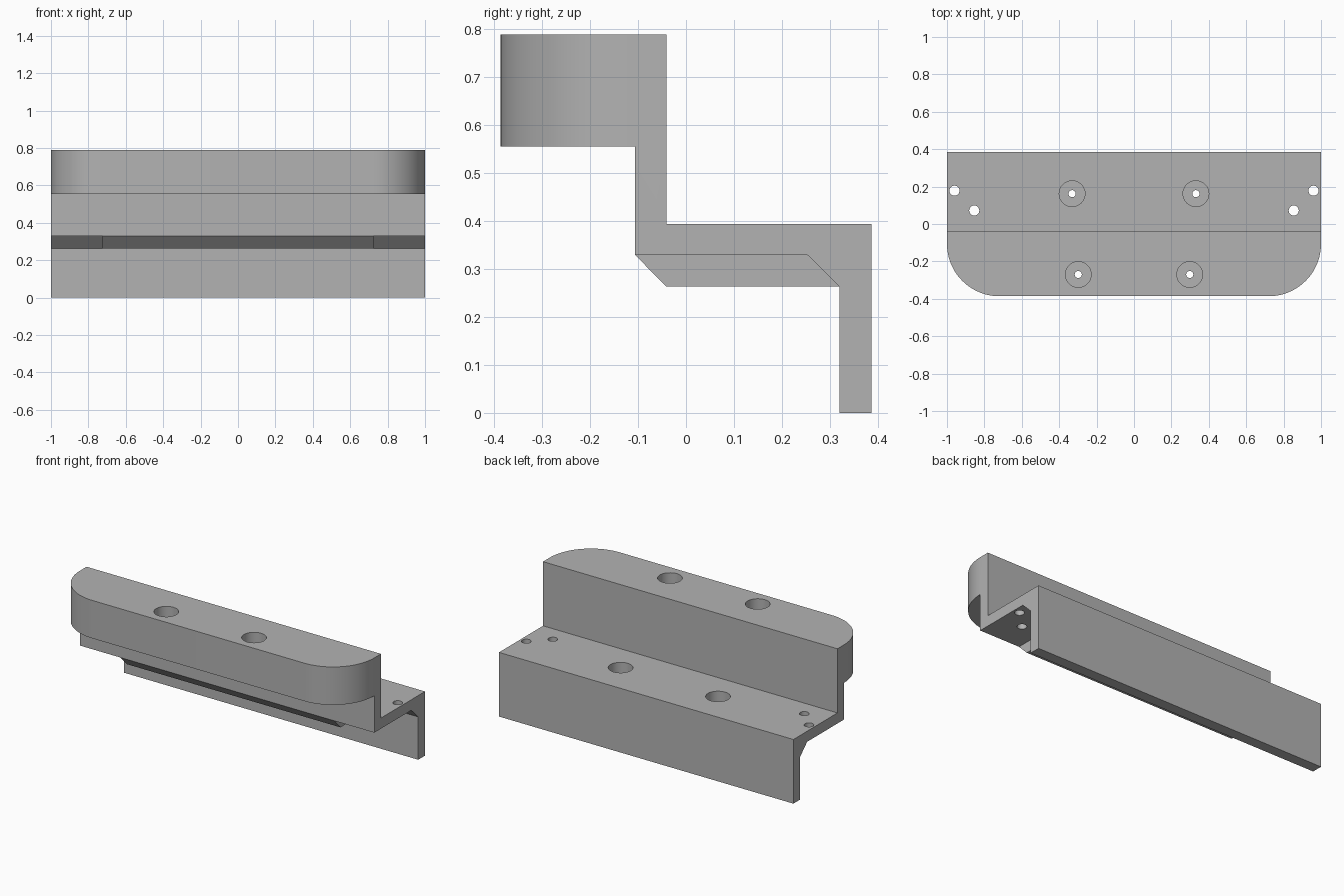
import bpy, bmesh, math
from mathutils import Matrix, Vector

cube = bpy.data.objects.get("Cube")
if cube:
    bpy.data.objects.remove(cube)

# Main dimensions
DEPTH, TOP = 0.386, 0.788
WALL_FRONT, WALL_BACK = -0.106, -0.041
SHELF_TOP, SHELF_UNDER, RIB_UNDER = 0.394, 0.329, 0.263
CAP_UNDER, LEG_FRONT = 0.555, 0.32
RIB_HALF = 0.725
RADIUS = DEPTH + WALL_FRONT

grey = bpy.data.materials.new("plain grey")
grey.use_nodes = True
COLOUR = (0.45, 0.45, 0.45, 1)
grey.diffuse_color = COLOUR
grey.node_tree.nodes["Principled BSDF"].inputs["Base Color"].default_value = COLOUR


def prism(bm, points, direction):
    """Extrude a closed outline along a direction."""
    face = bm.faces.new([bm.verts.new(p) for p in points])
    result = bmesh.ops.extrude_face_region(bm, geom=[face])
    verts = [v for v in result["geom"] if isinstance(v, bmesh.types.BMVert)]
    bmesh.ops.translate(bm, verts=verts, vec=Vector(direction))


def bore(bm, x, y, radius, low, high):
    """Upright cylinder between two heights."""
    bmesh.ops.create_cone(bm, cap_ends=True, segments=32, radius1=radius, radius2=radius,
                          depth=high - low, matrix=Matrix.Translation((x, y, (low + high) / 2)))


def make_object(name, bm):
    bmesh.ops.recalc_face_normals(bm, faces=bm.faces)
    mesh = bpy.data.meshes.new(name)
    bm.to_mesh(mesh)
    bm.free()
    mesh.materials.append(grey)
    obj = bpy.data.objects.new(name, mesh)
    bpy.context.collection.objects.link(obj)
    return obj


def cut(target, cutter):
    cutter.hide_render = True
    mod = target.modifiers.new("cut", "BOOLEAN")
    mod.operation, mod.solver, mod.object = "DIFFERENCE", "EXACT", cutter
    bpy.ops.object.select_all(action="DESELECT")
    bpy.context.view_layer.objects.active = target
    target.select_set(True)
    bpy.ops.object.modifier_apply(modifier=mod.name)
    bpy.data.objects.remove(cutter)


# Stepped bracket: cap, wall, thick shelf and leg in one section
section = [(-DEPTH, TOP), (-DEPTH, CAP_UNDER), (WALL_FRONT, CAP_UNDER),
           (WALL_FRONT, SHELF_UNDER), (WALL_BACK, RIB_UNDER), (LEG_FRONT, RIB_UNDER),
           (LEG_FRONT, 0), (DEPTH, 0), (DEPTH, SHELF_TOP), (WALL_BACK, SHELF_TOP),
           (WALL_BACK, TOP)]
bm = bmesh.new()
prism(bm, [(-1, y, z) for y, z in section], (2, 0, 0))
bracket = make_object("stepped_bracket", bm)

# Rounded cap corners, pockets under the shelf ends, and screw head recesses
pocket = [(-0.2, SHELF_UNDER), (0.253, SHELF_UNDER), (LEG_FRONT, RIB_UNDER),
          (0.3, 0.2), (-0.2, 0.2)]
wide, narrow = bmesh.new(), bmesh.new()
for side in (-1, 1):
    corner = [(1.1, WALL_FRONT), (1.1, -0.5), (1 - RADIUS, -0.5)]
    for i in range(25):
        a = math.radians(-90 + 90 * i / 24)
        corner.append((1 - RADIUS + RADIUS * math.cos(a), WALL_FRONT + RADIUS * math.sin(a)))
    prism(wide, [(side * x, y, 0.5) for x, y in corner], (0, 0, 0.4))
    prism(wide, [(side * RIB_HALF, y, z) for y, z in pocket], (side * 0.4, 0, 0))
    bore(wide, side * 0.298, -0.27, 0.069, TOP - 0.15, 0.9)
    bore(wide, side * 0.331, 0.162, 0.069, SHELF_TOP - 0.08, 0.5)
    # Screw holes and end pin holes
    bore(narrow, side * 0.298, -0.27, 0.019, 0.5, 0.9)
    bore(narrow, side * 0.331, 0.162, 0.019, 0.2, 0.5)
    bore(narrow, side * 0.96, 0.178, 0.027, 0.28, 0.5)
    bore(narrow, side * 0.854, 0.072, 0.027, 0.28, 0.5)
cut(bracket, make_object("recess_cutter", wide))
cut(bracket, make_object("hole_cutter", narrow))

bpy.ops.object.shade_smooth_by_angle(angle=math.radians(30))
